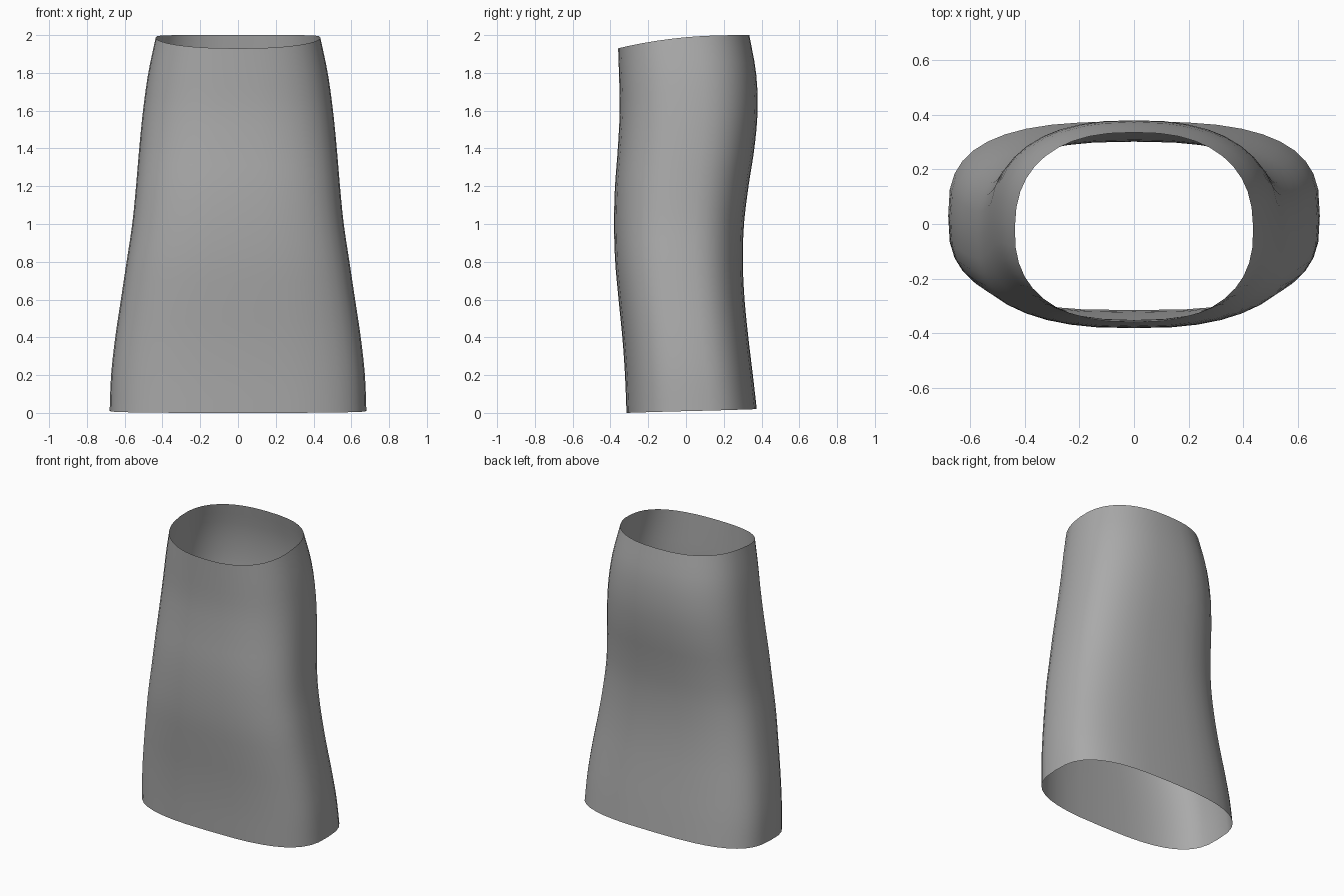
import bpy, bmesh, math

if "Cube" in bpy.data.objects:
    bpy.data.objects.remove(bpy.data.objects["Cube"])

# Silhouette profiles sampled every 0.2 in height
STEP = 0.2
HALF_WIDTH = [.68, .672, .65, .62, .59, .56, .54, .523, .503, .475, .433]
FRONT = [-.315, -.323, -.337, -.357, -.375, -.381, -.376, -.361, -.351, -.355, -.362]
BACK = [.377, .354, .33, .31, .301, .307, .331, .362, .379, .371, .335]
SEGMENTS, RINGS = 40, 28


def sample(profile, z):
    """Smooth cubic interpolation along a profile."""
    f = min(max(z / STEP, 0), len(profile) - 1)
    i = min(int(f), len(profile) - 2)
    t = f - i
    p1, p2 = profile[i], profile[i + 1]
    p0 = profile[i - 1] if i else 2 * p1 - p2
    p3 = profile[i + 2] if i + 2 < len(profile) else 2 * p2 - p1
    return p1 + t / 2 * (p2 - p0 + t * (2*p0 - 5*p1 + 4*p2 - p3 + t * (3*(p1 - p2) + p3 - p0)))


def power(v, e):
    return math.copysign(abs(v) ** e, v)


def wall_point(angle, level):
    """Point on the tube wall; the rims dip toward the front."""
    c, s = math.cos(angle), math.sin(angle)
    depth = (power(s, 0.8) + 1) / 2
    low = 0.02 * depth
    high = 2 - 0.07 * (1 - depth) ** 2.5
    z = low + (high - low) * level
    front, back = sample(FRONT, z), sample(BACK, z)
    e = 2 / (2.9 - 0.5 * level)
    x = sample(HALF_WIDTH, z) * power(c, e)
    y = (front + back) / 2 + (back - front) / 2 * power(s, e)
    return x, y, z


# Open tapered sleeve, lofted ring by ring
bm = bmesh.new()
rings = [[bm.verts.new(wall_point(math.tau * i / SEGMENTS, j / RINGS))
          for i in range(SEGMENTS)] for j in range(RINGS + 1)]
for lower, upper in zip(rings, rings[1:]):
    for i in range(SEGMENTS):
        k = (i + 1) % SEGMENTS
        bm.faces.new((lower[i], lower[k], upper[k], upper[i])).smooth = True
mesh = bpy.data.meshes.new("tapered_sleeve")
bm.to_mesh(mesh)
bm.free()
sleeve = bpy.data.objects.new("tapered_sleeve", mesh)
bpy.context.collection.objects.link(sleeve)

# Plain grey surface
grey = bpy.data.materials.new("plain grey")
grey.use_nodes = True
colour = (0.4, 0.4, 0.4, 1)
grey.diffuse_color = colour
grey.node_tree.nodes["Principled BSDF"].inputs["Base Color"].default_value = colour
mesh.materials.append(grey)
